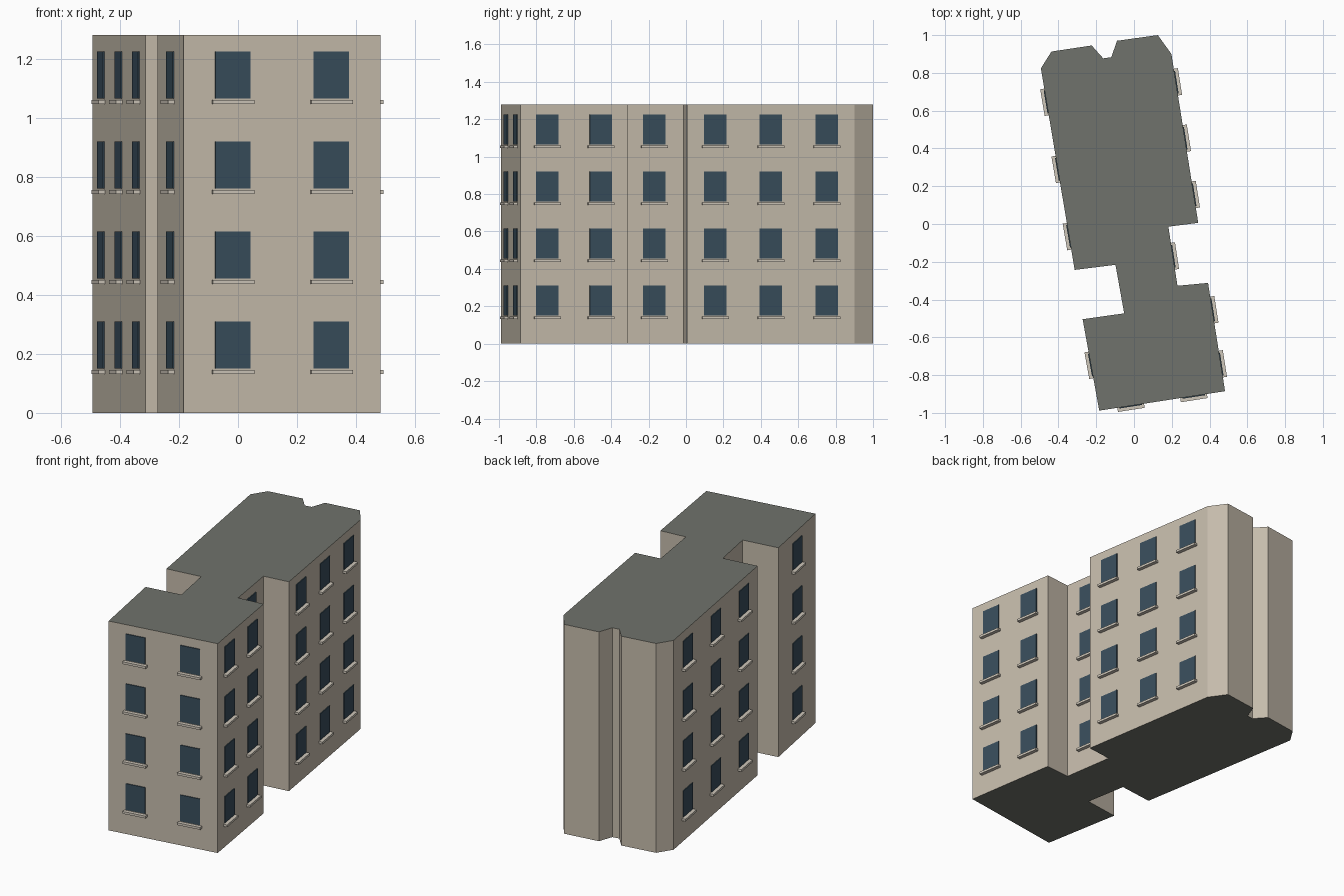
import bpy, bmesh
from mathutils import Matrix, Vector

if "Cube" in bpy.data.objects:
    bpy.data.objects.remove(bpy.data.objects["Cube"])

HEIGHT, FLOORS, PITCH, FIRST = 1.28, 4, 0.305, 0.23

# Footprint, clockwise seen from above
PLAN = [(-0.493, 0.824), (-0.437, 0.913), (-0.224, 0.945), (-0.163, 0.877), (-0.12, 0.883),
        (-0.09, 0.97), (0.126, 1.0), (0.198, 0.9), (0.34, 0.006), (0.182, -0.014),
        (0.23, -0.327), (0.392, -0.312), (0.482, -0.885), (-0.184, -0.988),
        (-0.272, -0.504), (-0.052, -0.473), (-0.098, -0.216), (-0.314, -0.243)]
# Wall index -> number of window columns
WINDOWS = {7: 3, 9: 1, 11: 2, 12: 2, 13: 1, 17: 3}


def material(name, rgb):
    m = bpy.data.materials.new(name)
    m.diffuse_color = (*rgb, 1)
    m.use_nodes = True
    m.node_tree.nodes["Principled BSDF"].inputs["Base Color"].default_value = m.diffuse_color
    return m


def finish(name, bm, mats):
    bmesh.ops.recalc_face_normals(bm, faces=bm.faces)
    me = bpy.data.meshes.new(name)
    bm.to_mesh(me)
    bm.free()
    for m in mats:
        me.materials.append(m)
    ob = bpy.data.objects.new(name, me)
    bpy.context.collection.objects.link(ob)
    return ob


wall_mat = material("wall_plaster", (0.56, 0.50, 0.41))
roof_mat = material("roof_grey", (0.16, 0.17, 0.15))
glass_mat = material("window_glass", (0.04, 0.075, 0.105))
sill_mat = material("sill_stone", (0.62, 0.57, 0.49))

# Building block: extruded footprint with grey roof and underside
bm = bmesh.new()
base = bm.faces.new([bm.verts.new((x, y, 0)) for x, y in PLAN])
ext = bmesh.ops.extrude_face_region(bm, geom=[base], use_keep_orig=True)
bmesh.ops.translate(bm, vec=(0, 0, HEIGHT),
                    verts=[v for v in ext["geom"] if isinstance(v, bmesh.types.BMVert)])
bm.normal_update()
for f in bm.faces:
    f.material_index = 1 if abs(f.normal.z) > 0.5 else 0
finish("building_body", bm, [wall_mat, roof_mat])


def wall_box(bm, origin, along, out, z, width, depth, height):
    """Box sitting on a wall, centred at origin along the wall and at height z."""
    c = origin + out * depth / 2
    frame = Matrix(((along.x, out.x, 0, c.x), (along.y, out.y, 0, c.y),
                    (0, 0, 1, z), (0, 0, 0, 1)))
    bmesh.ops.create_cube(bm, size=1, matrix=frame @ Matrix.Diagonal((width, depth, height, 1)))


# Window panes and sills, evenly spaced along each glazed wall
panes, sills = bmesh.new(), bmesh.new()
for wall, count in WINDOWS.items():
    a, b = Vector(PLAN[wall]), Vector(PLAN[(wall + 1) % len(PLAN)])
    along = (b - a).normalized()
    out = Vector((-along.y, along.x))
    for i in range(count):
        p = a.lerp(b, (i + 0.5) / count)
        for floor in range(FLOORS):
            z = FIRST + floor * PITCH
            wall_box(panes, p, along, out, z, 0.121, 0.005, 0.16)
            wall_box(sills, p, along, out, z - 0.092, 0.143, 0.022, 0.014)
finish("window_panes", panes, [glass_mat])
finish("window_sills", sills, [sill_mat])
